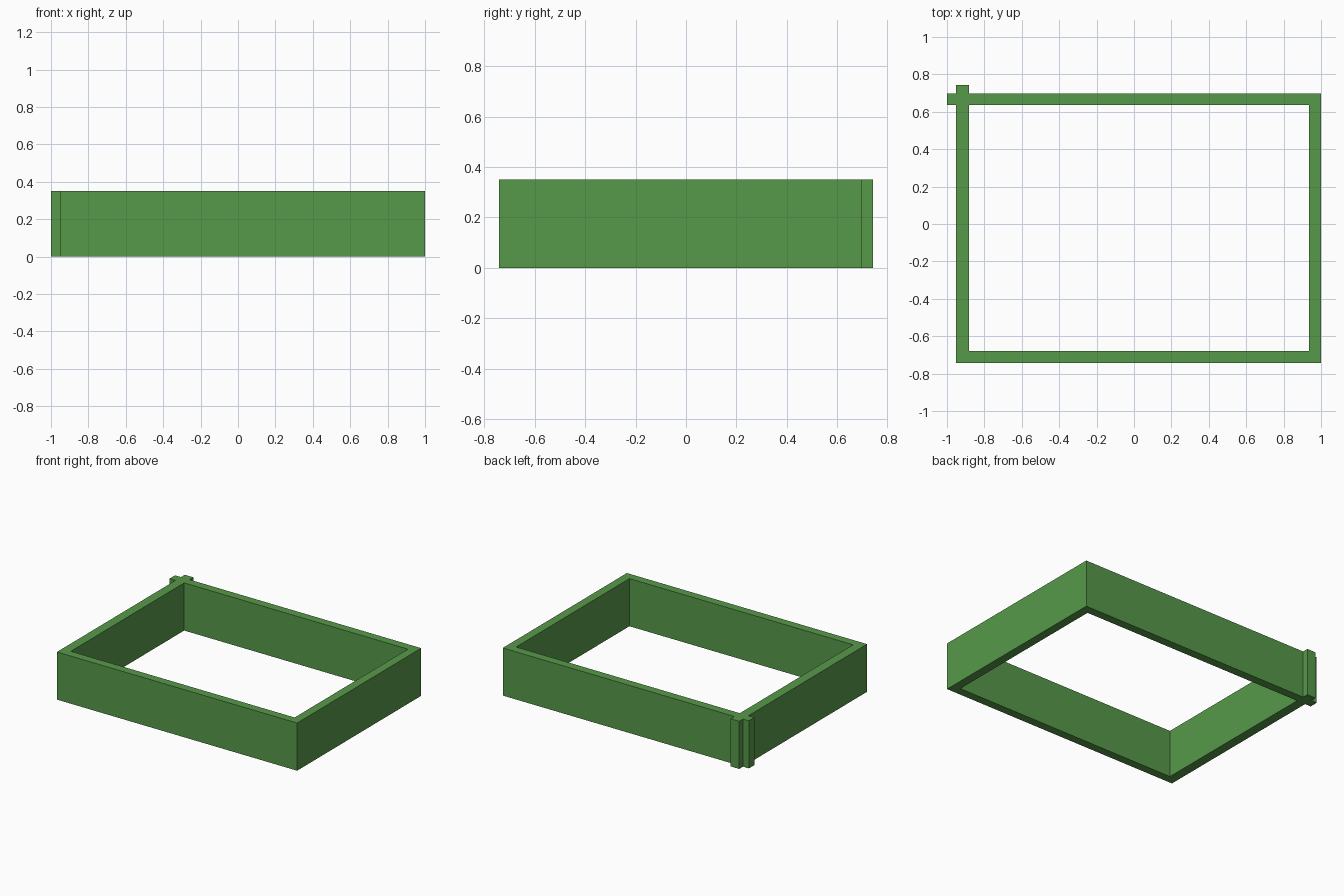
import bpy
import bmesh

cube = bpy.data.objects.get("Cube")
if cube:
    bpy.data.objects.remove(cube, do_unlink=True)

HEIGHT = 0.35

# Wall edges seen in plan
xs = [-1.0, -0.952, -0.882, 0.936, 1.0]
ys = [-0.742, -0.68, 0.635, 0.698, 0.742]

# Filled plan cells, back row first: the walls cross at the back right corner
plan = [
    ".#..",
    "####",
    ".#.#",
    ".###",
]

green = bpy.data.materials.new("leaf green")
green.use_nodes = True
colour = (0.095, 0.32, 0.067, 1.0)
green.diffuse_color = colour
green.node_tree.nodes["Principled BSDF"].inputs["Base Color"].default_value = colour

# Floor plan of the walls
bm = bmesh.new()
for row, cells in enumerate(reversed(plan)):
    for col, cell in enumerate(cells):
        if cell == "#":
            x0, x1 = xs[col:col + 2]
            y0, y1 = ys[row:row + 2]
            corners = [(x0, y0), (x1, y0), (x1, y1), (x0, y1)]
            bm.faces.new([bm.verts.new((x, y, 0)) for x, y in corners])
bmesh.ops.remove_doubles(bm, verts=bm.verts, dist=0.0001)

# Raise the plan into one solid frame
raised = bmesh.ops.extrude_face_region(bm, geom=bm.faces[:], use_keep_orig=True)
top = [v for v in raised["geom"] if isinstance(v, bmesh.types.BMVert)]
bmesh.ops.translate(bm, verts=top, vec=(0, 0, HEIGHT))
bmesh.ops.recalc_face_normals(bm, faces=bm.faces)

mesh = bpy.data.meshes.new("wall_frame")
bm.to_mesh(mesh)
bm.free()
mesh.materials.append(green)
frame = bpy.data.objects.new("wall_frame", mesh)
bpy.context.collection.objects.link(frame)
